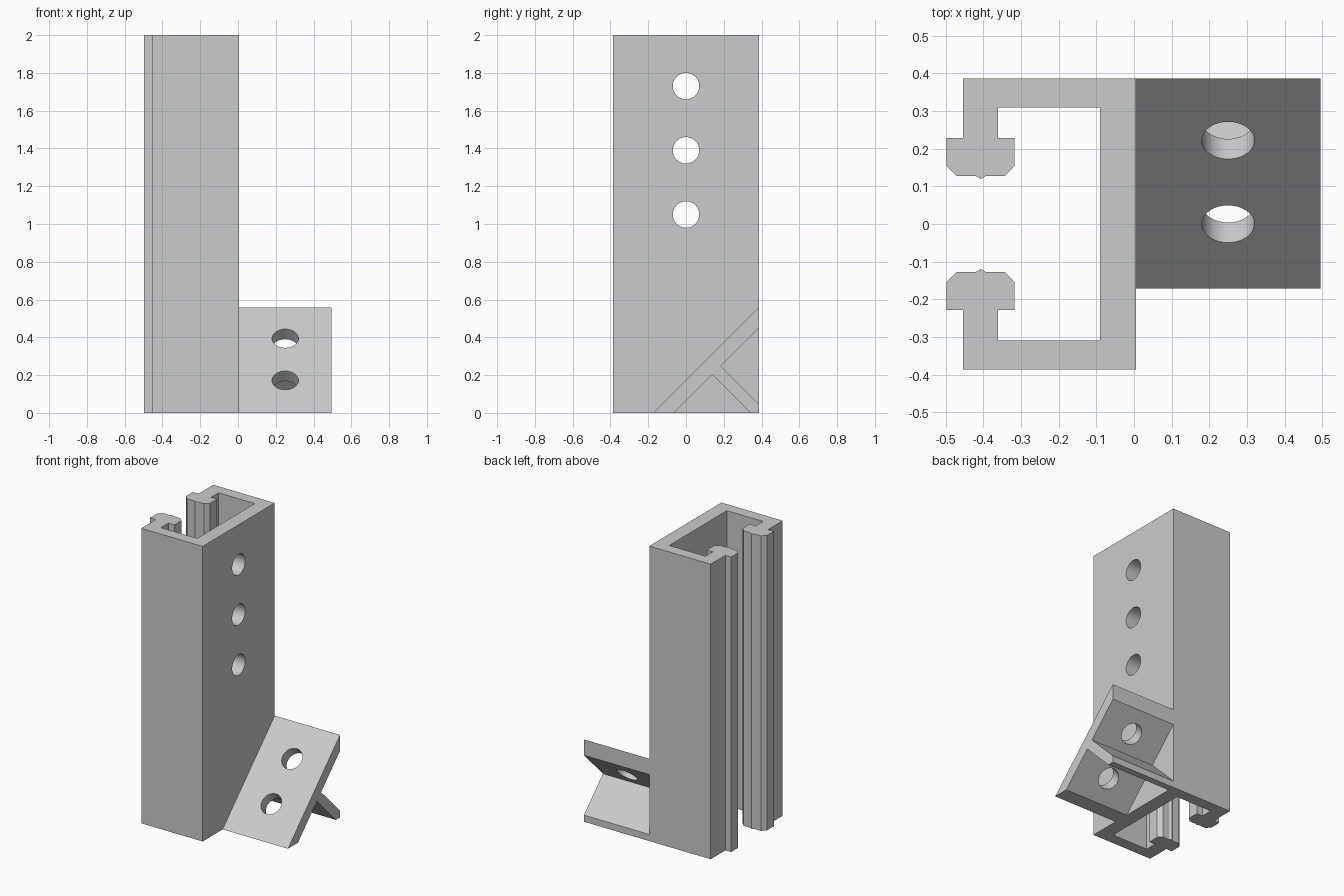
import bpy
import math
from mathutils import Vector

cube = bpy.data.objects.get("Cube")
if cube:
    bpy.data.objects.remove(cube, do_unlink=True)

metal = bpy.data.materials.new("light grey metal")
metal.use_nodes = True
GREY = (0.6, 0.6, 0.6, 1)
metal.diffuse_color = GREY
metal.node_tree.nodes["Principled BSDF"].inputs["Base Color"].default_value = GREY


def extrude(name, start, end):
    """Prism between two matching loops of points."""
    n = len(start)
    faces = [list(range(n))[::-1], list(range(n, 2 * n))]
    faces += [[i, (i + 1) % n, n + (i + 1) % n, n + i] for i in range(n)]
    mesh = bpy.data.meshes.new(name)
    mesh.from_pydata(start + end, [], faces)
    mesh.materials.append(metal)
    obj = bpy.data.objects.new(name, mesh)
    bpy.context.collection.objects.link(obj)
    return obj


def drill(obj, centre, axis, depth, radius=0.07):
    """Cut a round hole centred on a point, along an axis."""
    bpy.ops.mesh.primitive_cylinder_add(
        vertices=48, radius=radius, depth=depth, location=centre,
        rotation=Vector(axis).to_track_quat('Z', 'Y').to_euler())
    cutter = bpy.context.object
    cutter.hide_render = True
    cutter.data.materials.append(metal)
    mod = obj.modifiers.new("hole", 'BOOLEAN')
    mod.operation = 'DIFFERENCE'
    mod.solver = 'EXACT'
    mod.object = cutter
    bpy.context.view_layer.objects.active = obj
    bpy.ops.object.modifier_apply(modifier=mod.name)
    bpy.data.objects.remove(cutter, do_unlink=True)


def smooth(obj):
    bpy.ops.object.select_all(action='DESELECT')
    obj.select_set(True)
    bpy.context.view_layer.objects.active = obj
    bpy.ops.object.shade_smooth_by_angle(angle=math.radians(20))


# Slotted channel: half section from the web round to the lip, then mirrored
outer = [(0.005, 0.386), (-0.455, 0.386), (-0.455, 0.229), (-0.498, 0.229),
         (-0.498, 0.155), (-0.472, 0.128), (-0.422, 0.128), (-0.407, 0.12),
         (-0.392, 0.128), (-0.343, 0.128), (-0.317, 0.155), (-0.317, 0.229),
         (-0.362, 0.229), (-0.362, 0.309), (-0.09, 0.309)]
section = outer + [(x, -y) for x, y in reversed(outer)]
channel = extrude("channel", [(x, y, 0) for x, y in section],
                  [(x, y, 2) for x, y in section])
for z in (1.05, 1.39, 1.73):
    drill(channel, (-0.04, 0, z), (1, 0, 0), 0.2)
smooth(channel)

# Sloping foot plate with a perpendicular rib underneath
foot = [(-0.172, 0), (-0.065, 0), (0.138, 0.203), (0.341, 0), (0.386, 0),
        (0.386, 0.045), (0.183, 0.248), (0.386, 0.451), (0.386, 0.558)]
bracket = extrude("foot_bracket", [(0.005, y, z) for y, z in foot],
                  [(0.495, y, z) for y, z in foot])
for y in (0.0, 0.222):
    drill(bracket, (0.25, y + 0.019, y + 0.153), (0, -1, 1), 0.14)
smooth(bracket)
